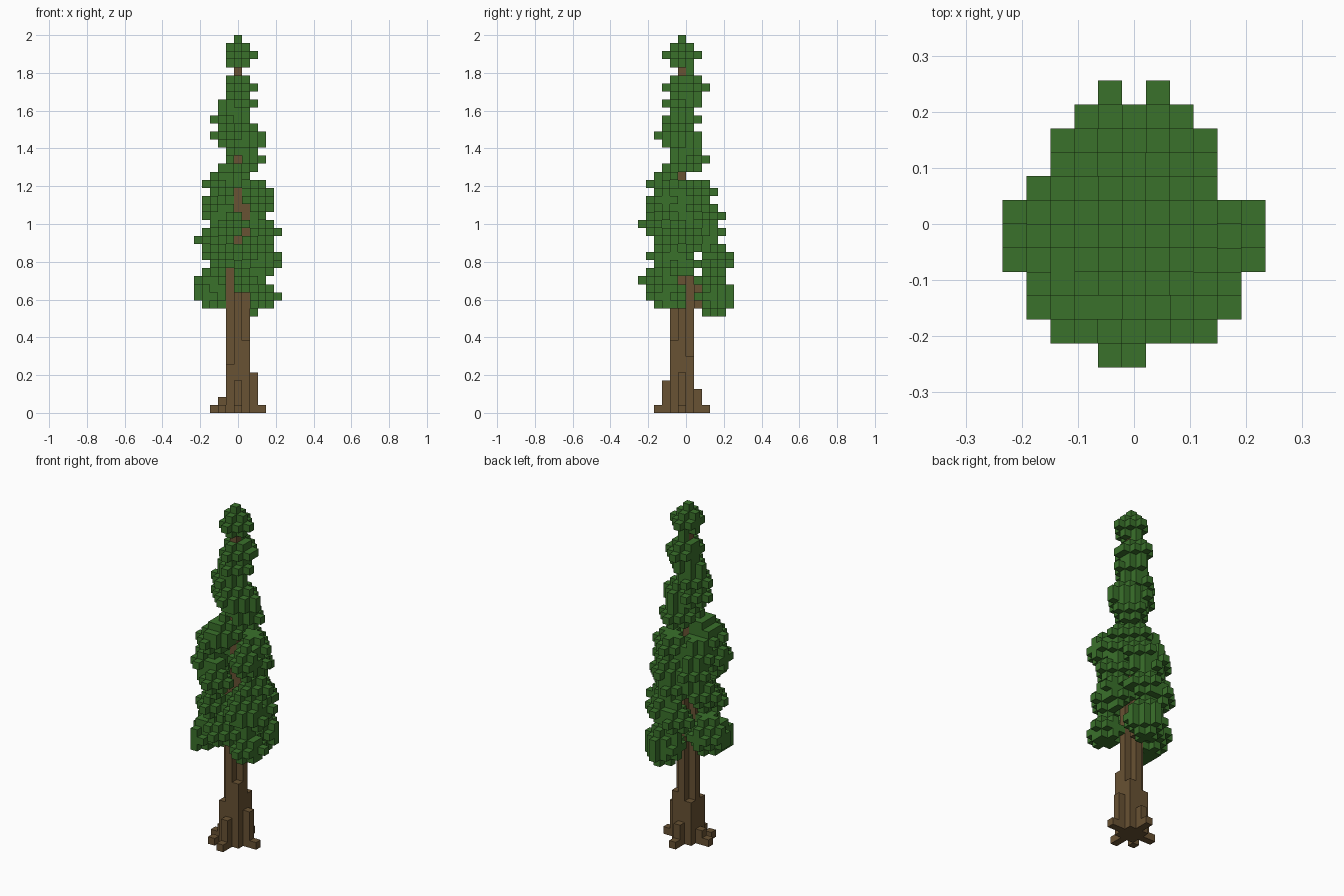
import bpy, bmesh
from mathutils import Vector

V = 2 / 47  # edge of one block
if "Cube" in bpy.data.objects:
    bpy.data.objects.remove(bpy.data.objects["Cube"])


def material(name, colour):
    m = bpy.data.materials.new(name)
    m.use_nodes = True
    m.diffuse_color = (*colour, 1)
    m.node_tree.nodes["Principled BSDF"].inputs["Base Color"].default_value = (*colour, 1)
    return m


def column(i, j, height, base=0):
    return {(i, j, k) for k in range(base, height)}


def ball(ci, cj, ck, r=2.0):
    """Blocks inside a sphere; the small size is a notched cube with six tips."""
    def near(c):
        return range(int(c - r) - 1, int(c + r) + 2)
    cells = set()
    for i in near(ci):
        for j in near(cj):
            for k in near(ck):
                d = (i - ci) ** 2 + (j - cj) ** 2 + (k - ck) ** 2
                if d <= r * r and not (r == 2 and d == 3):
                    cells.add((i, j, k))
    return cells


def block_object(name, cells, solid, mat):
    """Mesh of the outer block faces only."""
    bm = bmesh.new()
    for cell in sorted(cells):
        centre = Vector((cell[0], cell[1] + 0.5, cell[2] + 0.5))
        for axis in range(3):
            for sign in (-1, 1):
                n = Vector((0, 0, 0))
                n[axis] = sign
                if tuple(int(c + d) for c, d in zip(cell, n)) in solid:
                    continue
                u = Vector((0, 0, 0))
                u[(axis + 1) % 3] = 0.5
                w = n.cross(u)
                mid = centre + n / 2
                bm.faces.new([bm.verts.new((mid + a * u + b * w) * V)
                              for a, b in ((-1, -1), (1, -1), (1, 1), (-1, 1))])
    bmesh.ops.remove_doubles(bm, verts=bm.verts, dist=V / 100)
    mesh = bpy.data.meshes.new(name)
    bm.to_mesh(mesh)
    bm.free()
    mesh.materials.append(mat)
    obj = bpy.data.objects.new(name, mesh)
    bpy.context.collection.objects.link(obj)


# Trunk: thin core, plus-shaped middle, corner buttresses
trunk = column(0, -1, 43)
for i, j, height in ((-1, -1, 22), (1, -1, 26), (0, -2, 16), (0, 0, 25),
                     (-1, -2, 6), (1, -2, 9), (1, 0, 7), (-1, 0, 6)):
    trunk |= column(i, j, height)

# Roots, with a low toe beyond each
for i, j, height in ((2, -1, 5), (-2, -1, 2), (0, -3, 4), (0, 1, 3),
                     (3, -1, 1), (-3, -1, 1), (0, -4, 1), (0, 2, 1), (-2, -3, 1)):
    trunk |= column(i, j, height)

# Short branch at the back
trunk |= column(1, 1, 16, 13)

# Foliage clusters, tier by tier from the bottom
lowest = ((1, 3, 14, 2.3), (3, -2, 14), (-3, -1, 15, 2.3), (-4, -3, 14),
          (0, -4, 16), (3, -3, 14))
low = ((3, -2, 18), (3, 0, 19), (-1, 3, 18), (1, 3, 19), (-2, -3, 19), (2, -3, 19))
middle = ((-3, 0, 21), (3, -1, 22), (-1, -4, 23), (0, 2, 22), (1, 2, 24),
          (2, -2, 20), (-2, 1, 24))
high = ((-2, 0, 26), (2, 0, 25), (2, 0, 27), (-2, -1, 28), (-3, -3, 25),
        (3, -3, 26), (-2, -3, 28), (1, 1, 27))
spire = ((-1, -2, 29), (1, 0, 31), (0, -2, 34), (-1, -1, 34), (1, -1, 33),
         (1, -1, 34), (-1, -1, 36), (0, -1, 38), (0, 0, 40), (0, -1, 40), (0, -1, 44))
leaves = set()
for tier in (lowest, low, middle, high, spire):
    for cluster in tier:
        leaves |= ball(*cluster)


def bare(i, j, k):
    """Gaps that show the trunk or the sky between clusters."""
    front = j < -1 and (i == -1 and k < 18 or abs(i) < 2 and k < 15)
    side = i > 0 and j == 0 and k < 17
    back = j == 1 and k in (17, 19) or j >= 0 and k == 29
    under = k < 13 and j < 2
    return front or side or back or under or (i == -2 and k > 39)


# Trim to a round crown and open the gaps
leaves = {(i, j, k) for i, j, k in leaves - trunk
          if (i * i + (j + 0.75) ** 2 < 29 or abs(i) == 1) and not bare(i, j, k)}

solid = trunk | leaves
block_object("trunk", trunk, solid, material("bark brown", (0.14, 0.084, 0.033)))
block_object("foliage", leaves, solid, material("leaf green", (0.042, 0.164, 0.024)))
